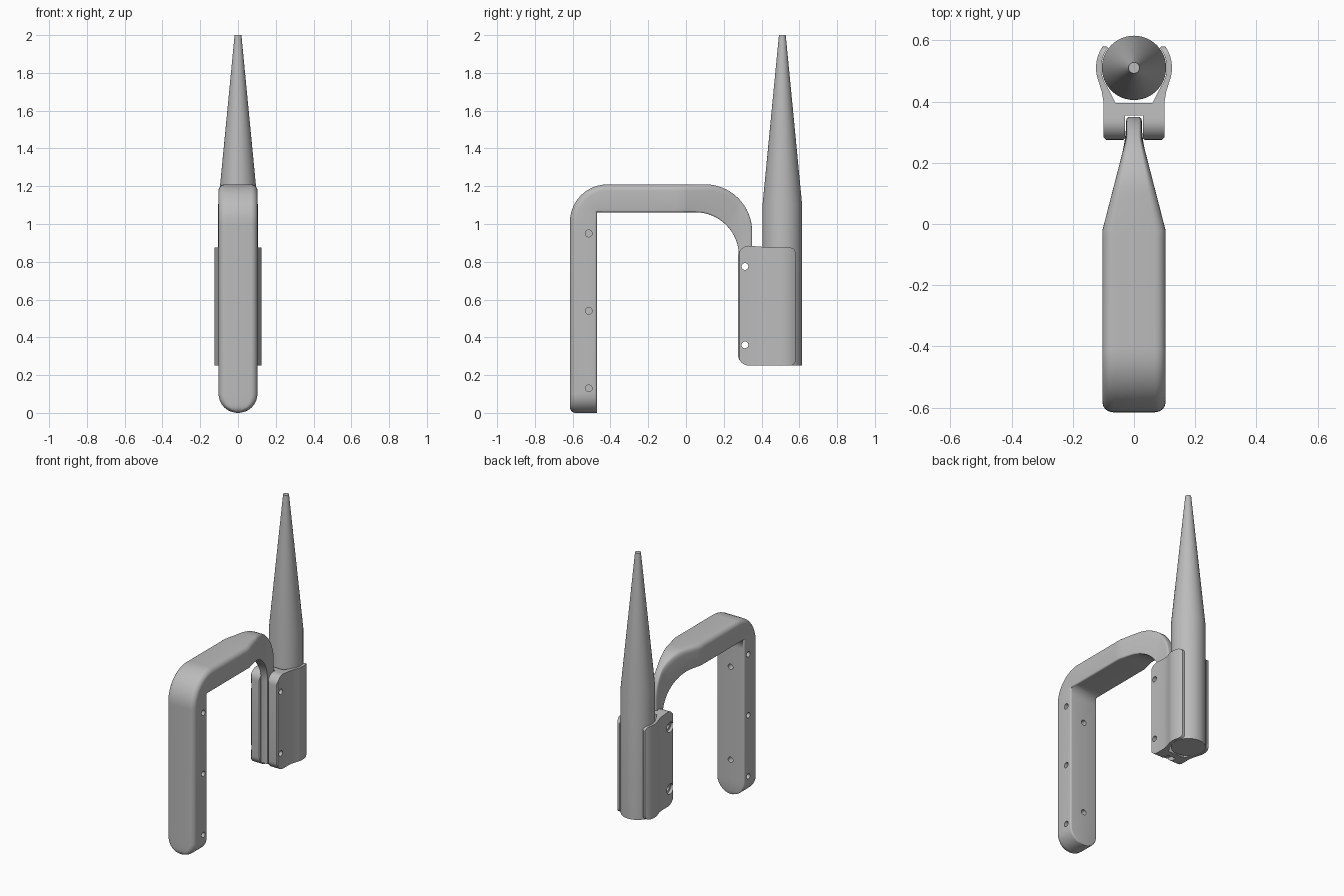
import bpy, bmesh
from math import sin, cos, pi, radians, sqrt
from mathutils import Vector, Matrix

cube = bpy.data.objects.get("Cube")
if cube:
    bpy.data.objects.remove(cube, do_unlink=True)

grey = bpy.data.materials.new("matte_grey")
grey.use_nodes = True
grey.diffuse_color = (0.5, 0.5, 0.5, 1)
grey.node_tree.nodes["Principled BSDF"].inputs["Base Color"].default_value = (0.5, 0.5, 0.5, 1)


def make(name, bm):
    bmesh.ops.remove_doubles(bm, verts=bm.verts, dist=1e-5)
    bmesh.ops.recalc_face_normals(bm, faces=bm.faces)
    mesh = bpy.data.meshes.new(name)
    bm.to_mesh(mesh)
    bm.free()
    ob = bpy.data.objects.new(name, mesh)
    bpy.context.collection.objects.link(ob)
    mesh.materials.append(grey)
    return ob


def select(ob):
    bpy.ops.object.select_all(action='DESELECT')
    ob.select_set(True)
    bpy.context.view_layer.objects.active = ob


def boolean(ob, cutter, operation='DIFFERENCE'):
    mod = ob.modifiers.new("cut", 'BOOLEAN')
    mod.operation, mod.object, mod.solver = operation, cutter, 'EXACT'
    select(ob)
    bpy.ops.object.modifier_apply(modifier=mod.name)
    bpy.data.objects.remove(cutter, do_unlink=True)


def smooth(ob, angle=32):
    select(ob)
    bpy.ops.object.shade_smooth_by_angle(angle=radians(angle))


def prism(name, points, offset):
    bm = bmesh.new()
    face = bm.faces.new([bm.verts.new(p) for p in points])
    new = bmesh.ops.extrude_face_region(bm, geom=[face])["geom"]
    bmesh.ops.translate(bm, vec=offset, verts=[g for g in new if isinstance(g, bmesh.types.BMVert)])
    return make(name, bm)


def drill(ob, centre, radius, depth, axis='X'):
    bm = bmesh.new()
    turn = Matrix.Rotation(pi / 2, 4, 'Y' if axis == 'X' else 'X')
    bmesh.ops.create_cone(bm, cap_ends=True, segments=24, radius1=radius, radius2=radius,
                          depth=depth, matrix=Matrix.Translation(centre) @ turn)
    boolean(ob, make("drill", bm))


def arc(cx, cy, r, start, end, steps=8):
    angles = [radians(start + (end - start) * i / steps) for i in range(steps + 1)]
    return [(cx + r * cos(a), cy + r * sin(a)) for a in angles]


# Pole: a straight cylinder with a long tapered tip
bm = bmesh.new()
rings = []
for z, r in ((0.25, 0.105), (1.1, 0.105), (2.0, 0.018)):
    rings.append([bm.verts.new((x, y, z)) for x, y in arc(0, 0.51, r, 0, 360, 48)[:-1]])
for low, high in zip(rings, rings[1:]):
    for i in range(48):
        j = (i + 1) % 48
        bm.faces.new((low[i], low[j], high[j], high[i]))
bm.faces.new(rings[0])
bm.faces.new(rings[-1])
smooth(make("tapered_pole", bm))


# Hooked arm: rounded section swept between an outer and an inner edge line
def taper(y):
    t = min(max((y + 0.02) / 0.3, 0), 1)
    return 1 - 0.75 * t


stations = []
for i in (0.3, 1, 2, 3, 4, 5, 6, 7, 8):          # round foot of the leg
    a = i * pi / 16
    z = 0.1 * (1 - cos(a))
    drop = 0.03 - sqrt(0.03 ** 2 - max(0.03 - z, 0) ** 2)
    stations.append(((-0.615 + drop, z), (-0.472, z), 0.103 * sin(a)))
stations.append(((-0.615, 1.0), (-0.472, 1.0), 0.103))
for p in arc(-0.415, 1.01, 0.2, 180, 90, 10):     # outer elbow
    stations.append((p, (-0.472, 1.062), 0.103))
for y in (-0.41, -0.05, -0.02, 0.01):             # level bar
    stations.append(((y, 1.21), (y, 1.062), 0.103))
for o, n in zip(arc(0.1, 0.96, 0.25, 90, 0, 16), arc(0.05, 0.832, 0.23, 90, 0, 16)):
    stations.append((o, n, 0.103))                # bend down into the tongue
stations.append(((0.35, 0.28), (0.28, 0.28), 0.103))

bm = bmesh.new()
sections = []
for outer, inner, half in stations:
    o, n = Vector((0, *outer)), Vector((0, *inner))
    length = (n - o).length
    d = (n - o) / length
    big, small = min(0.035, half), min(0.01, half)
    side = arc(half - big, big, big, -90, 0, 6) + arc(half - small, length - small, small, 0, 90, 4)
    loop = side + [(-x, t) for x, t in reversed(side)]
    ring = []
    for x, t in loop:
        p = o + d * t
        p.x = x * taper(p.y)
        ring.append(bm.verts.new(p))
    sections.append(ring)
count = len(sections[0])
for a, b in zip(sections, sections[1:]):
    for i in range(count):
        j = (i + 1) % count
        bm.faces.new((a[i], a[j], b[j], b[i]))
bm.faces.new(sections[0])
bm.faces.new(sections[-1])
arm = make("hooked_arm", bm)

# Screw holes in the sides and the inner face of the leg
for z in (0.95, 0.54, 0.13):
    for x in (-0.1, 0.1):
        drill(arm, (x, -0.515, z), 0.018, 0.08)
for z in (0.855, 0.23):
    drill(arm, (0, -0.47, z), 0.018, 0.1, 'Y')

# Clamp bracket: slotted front and two jaws curling round the pole
half = [(0.03, 0.355), (0.03, 0.28), (0.035, 0.275), (0.092, 0.275), (0.1, 0.283),
        (0.1, 0.4), (0.105, 0.432)]
half += arc(0, 0.51, 0.124, -20, 38, 12) + arc(0, 0.51, 0.107, 38, -35, 14)
half += [(0.06, 0.395)]
outline = half + [(-x, y) for x, y in reversed(half)]
clamp = prism("clamp_bracket", [(x, y, 0.2) for x, y in outline], (0, 0, 0.75))

# Rounded side silhouette of the clamp
shape = arc(0.335, 0.31, 0.06, 180, 270) + arc(0.55, 0.28, 0.03, 270, 360)
shape += arc(0.55, 0.845, 0.03, 0, 90) + [(0.43, 0.877)] + arc(0.335, 0.825, 0.06, 80, 180)
trim = prism("trim", [(-0.3, y, z) for y, z in shape], (0.6, 0, 0))
boolean(clamp, trim, 'INTERSECT')

# Bolt holes right through, with a counterbore on the right only
for z in (0.775, 0.36):
    for ob in (clamp, arm):
        drill(ob, (0, 0.312, z), 0.018, 0.5)
    drill(clamp, (-0.1, 0.312, z), 0.034, 0.04)

smooth(arm)
smooth(clamp, 25)
